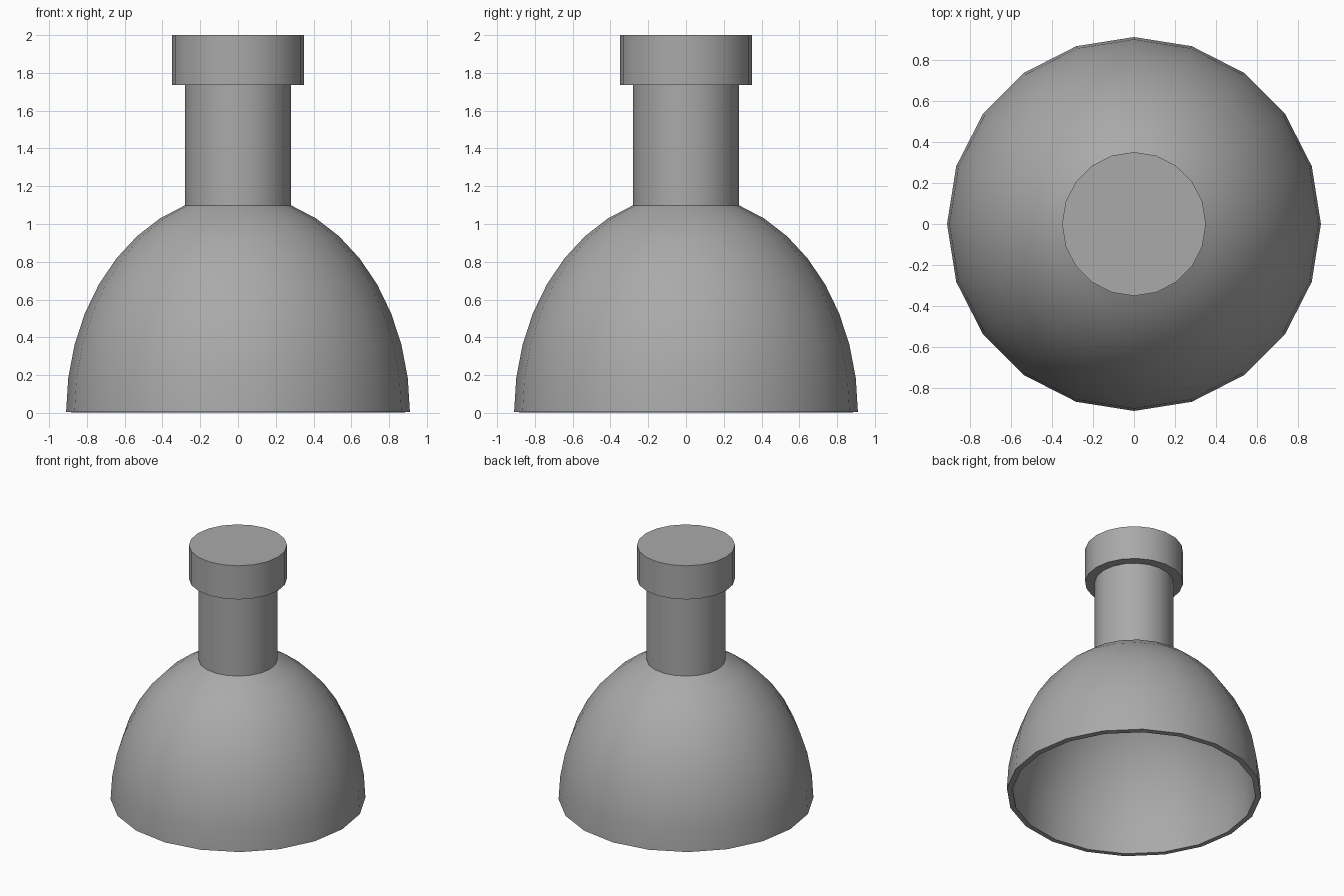
import bpy, bmesh
from math import sin, cos, pi, radians

cube = bpy.data.objects.get("Cube")
if cube:
    bpy.data.objects.remove(cube, do_unlink=True)

SIDES = 20
BASE = 0.005      # outer lip sits just above the inner lip
WALL = 0.04

grey = bpy.data.materials.new("mid grey")
grey.use_nodes = True
colour = (0.4, 0.4, 0.4, 1)
grey.diffuse_color = colour
grey.node_tree.nodes["Principled BSDF"].inputs["Base Color"].default_value = colour

# Dome profile: elliptical arc from the open lip to the neck
profile = [(0.91 * cos(radians(9 * i)), BASE + 1.15 * sin(radians(9 * i)))
           for i in range(9)]
# Straight neck, then the wider cap
neck_radius = profile[-1][0]
profile += [(neck_radius, 1.735), (0.35, 1.735), (0.35, 2.0)]

# Lathe the profile and close the top
bm = bmesh.new()
rings = []
for r, z in profile:
    rings.append([bm.verts.new((r * cos(2 * pi * k / SIDES),
                                r * sin(2 * pi * k / SIDES), z))
                  for k in range(SIDES)])
for low, high in zip(rings, rings[1:]):
    for k in range(SIDES):
        n = (k + 1) % SIDES
        bm.faces.new((low[k], low[n], high[n], high[k]))
bm.faces.new(rings[-1])

mesh = bpy.data.meshes.new("domed_cup_with_handle")
bm.to_mesh(mesh)
bm.free()
mesh.materials.append(grey)
shell = bpy.data.objects.new("domed_cup_with_handle", mesh)
bpy.context.collection.objects.link(shell)
bpy.ops.object.select_all(action='DESELECT')
shell.select_set(True)
bpy.context.view_layer.objects.active = shell

# Hollow wall thickness, grown inwards
wall = shell.modifiers.new("wall", 'SOLIDIFY')
wall.thickness = WALL
wall.offset = -1
wall.use_even_offset = True
bpy.ops.object.modifier_apply(modifier=wall.name)
bpy.ops.object.shade_smooth_by_angle(angle=radians(30))
